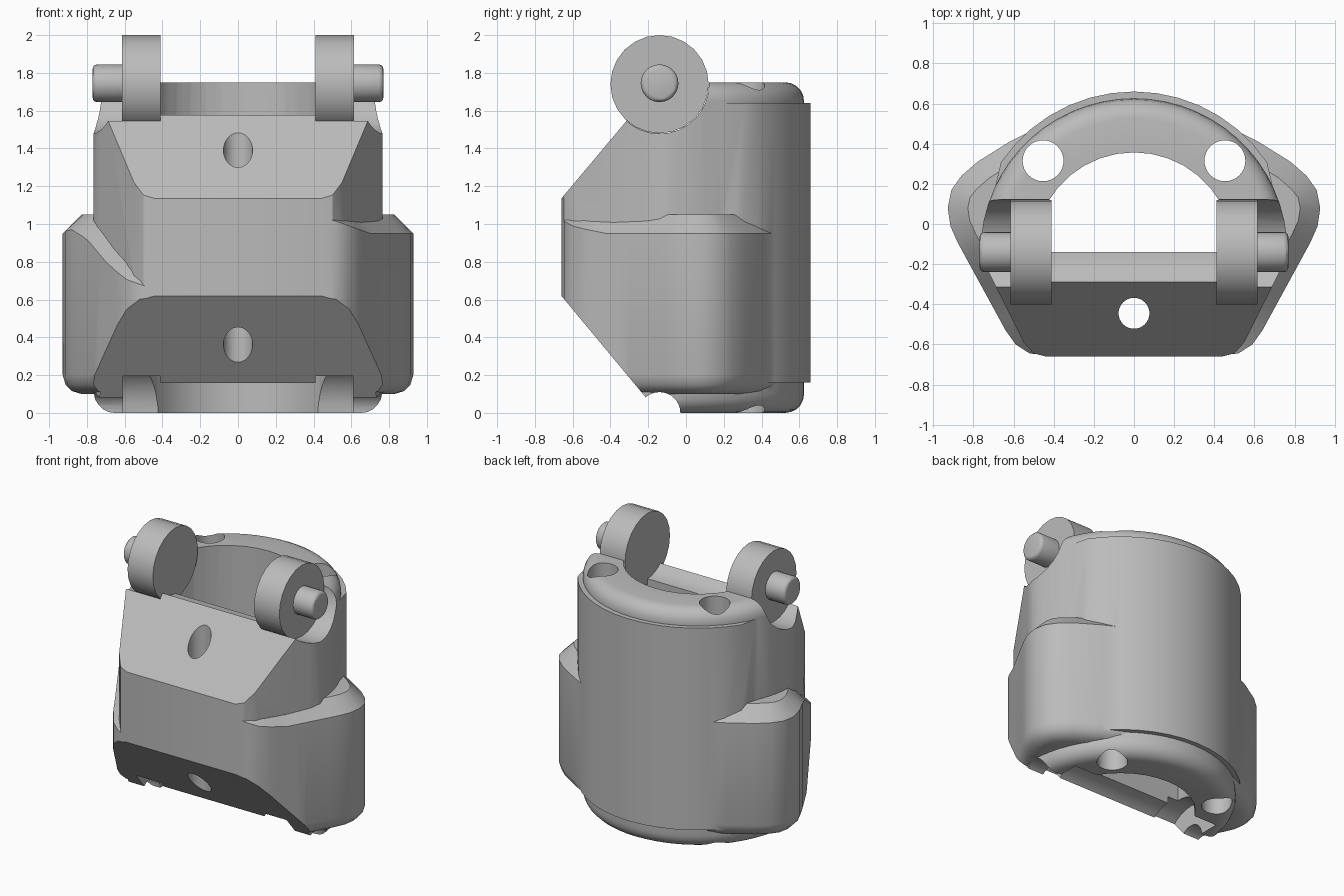
import bpy, bmesh, math
from mathutils import Vector, Matrix

cube = bpy.data.objects.get("Cube")
if cube:
    bpy.data.objects.remove(cube)

grey = bpy.data.materials.new("light grey")
grey.use_nodes = True
COLOR = (0.5, 0.5, 0.5, 1)
grey.diffuse_color = COLOR
grey.node_tree.nodes["Principled BSDF"].inputs["Base Color"].default_value = COLOR

PIVOT_Y, PIVOT_Z = -0.14, 1.74


def finish(name, bm):
    bmesh.ops.recalc_face_normals(bm, faces=bm.faces)
    mesh = bpy.data.meshes.new(name)
    bm.to_mesh(mesh)
    bm.free()
    obj = bpy.data.objects.new(name, mesh)
    bpy.context.collection.objects.link(obj)
    mesh.materials.append(grey)
    return obj


def mirrored(half):
    return half + [(-x, y) for x, y in reversed(half) if x > 0]


def offset(points, d):
    """Move a counter-clockwise outline inwards by d."""
    out = []
    for i, p in enumerate(points):
        t = Vector(points[(i + 1) % len(points)]) - Vector(points[i - 1])
        t.normalize()
        out.append((p[0] - t.y * d, p[1] + t.x * d))
    return out


def loft(name, rings):
    bm = bmesh.new()
    loops = [[bm.verts.new(p) for p in ring] for ring in rings]
    n = len(loops[0])
    for a, b in zip(loops, loops[1:]):
        for i in range(n):
            j = (i + 1) % n
            bm.faces.new((a[i], a[j], b[j], b[i]))
    bm.faces.new(loops[0])
    # Cap the top as a fan so that an uneven rim stays clean
    centre = sum((v.co for v in loops[-1]), Vector((0, 0, 0))) / n
    hub = bm.verts.new(centre)
    for i in range(n):
        bm.faces.new((loops[-1][i], loops[-1][(i + 1) % n], hub))
    return finish(name, bm)


def rod(name, radius, x0, x1, z, sides=32, bevel=0.0):
    """Cylinder along x on the hinge line."""
    bm = bmesh.new()
    place = Matrix.Translation(((x0 + x1) / 2, PIVOT_Y, z)) @ Matrix.Rotation(math.pi / 2, 4, "Y")
    bmesh.ops.create_cone(bm, cap_ends=True, segments=sides, radius1=radius,
                          radius2=radius, depth=x1 - x0, matrix=place)
    if bevel:
        rims = [e for e in bm.edges if abs(e.verts[0].co.x - e.verts[1].co.x) < 1e-4]
        bmesh.ops.bevel(bm, geom=rims, offset=bevel, segments=3, profile=0.5, affect="EDGES")
    return finish(name, bm)


def drill(radius, x, y):
    bm = bmesh.new()
    bmesh.ops.create_cone(bm, cap_ends=True, segments=32, radius1=radius, radius2=radius,
                          depth=4, matrix=Matrix.Translation((x, y, 1)))
    return finish("drill", bm)


def wedge(profile):
    """Prism along x from a (y, z) profile."""
    return loft("wedge", [[(x, y, z) for y, z in profile] for x in (-2, 2)])


def combine(target, tool, operation):
    mod = target.modifiers.new("cut", "BOOLEAN")
    mod.operation, mod.solver, mod.object = operation, "EXACT", tool
    bpy.context.view_layer.objects.active = target
    bpy.ops.object.modifier_apply(modifier=mod.name)
    bpy.data.objects.remove(tool)


def arc(radius, start, stop, step):
    return [(radius * math.cos(math.radians(a)), PIVOT_Y + radius * math.sin(math.radians(a)))
            for a in range(start, stop + 1, step)]


# Body: round back, tapered front, rolled top and bottom rims
body_line = mirrored([(0.44, -0.66), (0.5, -0.645), (0.55, -0.59), (0.69, -0.31), (0.74, -0.21)]
                     + arc(0.765, 0, 84, 6) + [(0, PIVOT_Y + 0.765)])
roll = [(0.1 * (1 - math.sin(a)), 0.1 * (1 - math.cos(a)))
        for a in (math.pi / 2 * k / 5 for k in range(6))]
levels = roll + [(d, 1.75 - z) for d, z in reversed(roll)]
body = loft("body", [[(x, y, z) for x, y in offset(body_line, d)] for d, z in levels])

# Back plate: thin raised skin around the back
skin = arc(0.75, 18, 18, 1) + arc(0.8, 34, 146, 8) + arc(0.75, 162, 162, 1)
combine(body, loft("back_plate", [[(x, y, z) for x, y in skin] for z in (0.16, 1.64)]), "UNION")

# Side shell: bulging skirt with a chamfered shoulder
side = [(0.64 + 0.24 * k / 8, -0.53 + 0.44 * k / 8) for k in range(9)]
shell_line = mirrored([(0.42, -0.655), (0.52, -0.645), (0.59, -0.6)] + side
                      + [(0.915, -0.01), (0.928, 0.08), (0.91, 0.17), (0.86, 0.24),
                         (0.78, 0.31), (0.62, 0.41), (0.5, 0.47), (0.3, 0.52), (0, 0.55)])
SWOOP = [(-0.93, 0.96), (-0.88, 0.97), (-0.8, 0.92), (-0.7, 0.8), (-0.6, 0.71), (-0.42, 0.645)]


def shoulder(x, y):
    if y < 0.05 and x < -0.4:
        for (xa, za), (xb, zb) in zip(SWOOP, SWOOP[1:]):
            if x <= xb:
                return za + (zb - za) * max(0, (x - xa) / (xb - xa))
        return SWOOP[-1][1]
    if y < -0.4 and x > 0:
        return 1.04 - 0.09 * min(1, max(0, (x - 0.45) / 0.25))
    return 0.95


rim = [shoulder(x, y) for x, y in shell_line]
inner = [(x, y, min(1.05, z + 0.1)) for (x, y), z in zip(offset(shell_line, 0.1), rim)]
shell_rings = [[(x, y, z) for x, y in offset(shell_line, d)]
               for d, z in ((0.1, 0.1), (0.05, 0.115), (0.015, 0.15), (0, 0.2))]
shell_rings.append([(x, y, z) for (x, y), z in zip(shell_line, rim)])
shell_rings.append(inner)
shell_rings.append([(x * 0.7, -0.1 + (y + 0.1) * 0.7, z) for x, y, z in inner])
combine(body, loft("side_shell", shell_rings), "UNION")

# Sloping front faces, above and below
cutters = [wedge([(-0.66, 1.135), (-0.11, 1.79), (-0.11, 2.2), (-1, 2.2), (-1, 0.73)]),
           wedge([(-0.66, 0.62), (-1, 1.03), (-1, -0.5), (0.27, -0.5)])]

# Hinge recesses: wide scoops, a shallower middle, and half holes for the pins
cutters.append(rod("scoop_middle", 0.22, -0.42, 0.42, PIVOT_Z))
cutters.append(rod("socket_middle", 0.21, -0.42, 0.42, 0))
cutters.append(rod("pin_socket", 0.11, -1, 1, 0))
for s in (-1, 1):
    cutters.append(rod("scoop", 0.262, *sorted((s * 0.41, s * 1.2)), PIVOT_Z))
    cutters.append(rod("socket", 0.26, *sorted((s * 0.41, s * 0.61)), 0))
    cutters.append(drill(0.102, s * 0.453, 0.315))
cutters.append(drill(0.077, 0, -0.445))

# Half-round bore through the middle
bore = arc(0.497, 0, 180, 10)
cutters.append(loft("bore", [[(x, y, z) for x, y in bore] for z in (-1, 3)]))
for cutter in cutters:
    combine(body, cutter, "DIFFERENCE")

# Hinge discs and pins
parts = [body]
for s, label in ((1, "left"), (-1, "right")):
    parts.append(rod(label + "_hinge_disc", 0.26, *sorted((s * 0.41, s * 0.615)), PIVOT_Z, 24))
    parts.append(rod(label + "_hinge_pin", 0.1, *sorted((s * 0.5, s * 0.77)), PIVOT_Z + 0.005, 24, 0.025))

bpy.context.view_layer.update()
bpy.ops.object.select_all(action="DESELECT")
for part in parts:
    part.select_set(True)
bpy.context.view_layer.objects.active = body
bpy.ops.object.shade_smooth_by_angle(angle=math.radians(30))
